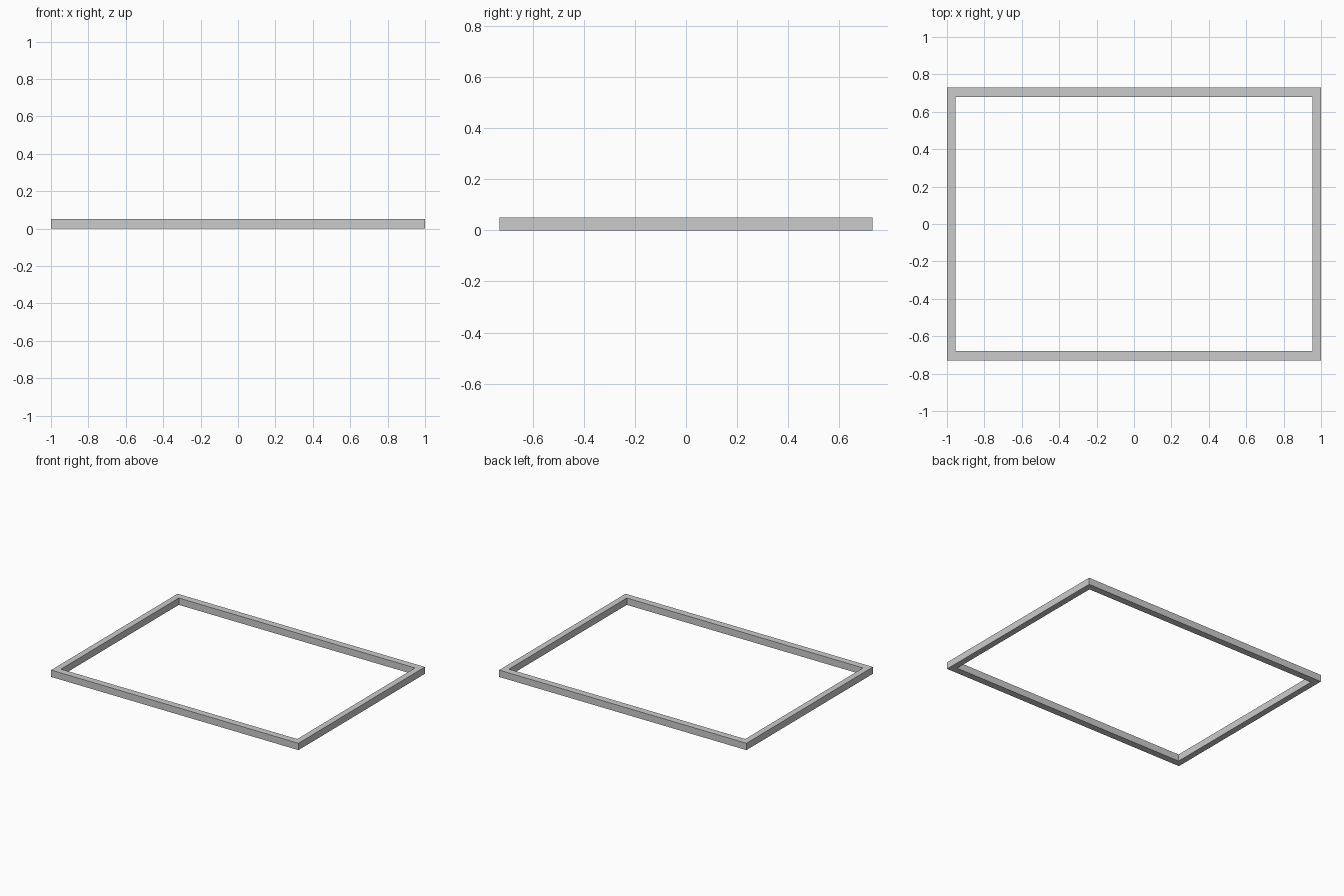
import bpy, bmesh

if "Cube" in bpy.data.objects:
    bpy.data.objects.remove(bpy.data.objects["Cube"])

HALF_X, HALF_Y, HEIGHT = 1.0, 0.73, 0.05
RAIL_X, RAIL_Y = 0.045, 0.05   # side rail width, front/back rail width


def rectangle(bm, hx, hy):
    return [bm.verts.new((sx * hx, sy * hy, 0))
            for sx, sy in ((-1, -1), (1, -1), (1, 1), (-1, 1))]


# Flat mitred ring, extruded up into a square-section frame
bm = bmesh.new()
outer = rectangle(bm, HALF_X, HALF_Y)
inner = rectangle(bm, HALF_X - RAIL_X, HALF_Y - RAIL_Y)
for i in range(4):
    j = (i + 1) % 4
    bm.faces.new((outer[i], outer[j], inner[j], inner[i]))
ring = bm.faces[:]
result = bmesh.ops.extrude_face_region(bm, geom=ring, use_keep_orig=True)
top = [g for g in result["geom"] if isinstance(g, bmesh.types.BMVert)]
bmesh.ops.translate(bm, verts=top, vec=(0, 0, HEIGHT))
bmesh.ops.recalc_face_normals(bm, faces=bm.faces[:])

mesh = bpy.data.meshes.new("rectangular_frame")
bm.to_mesh(mesh)
bm.free()
frame = bpy.data.objects.new("rectangular_frame", mesh)
bpy.context.collection.objects.link(frame)
